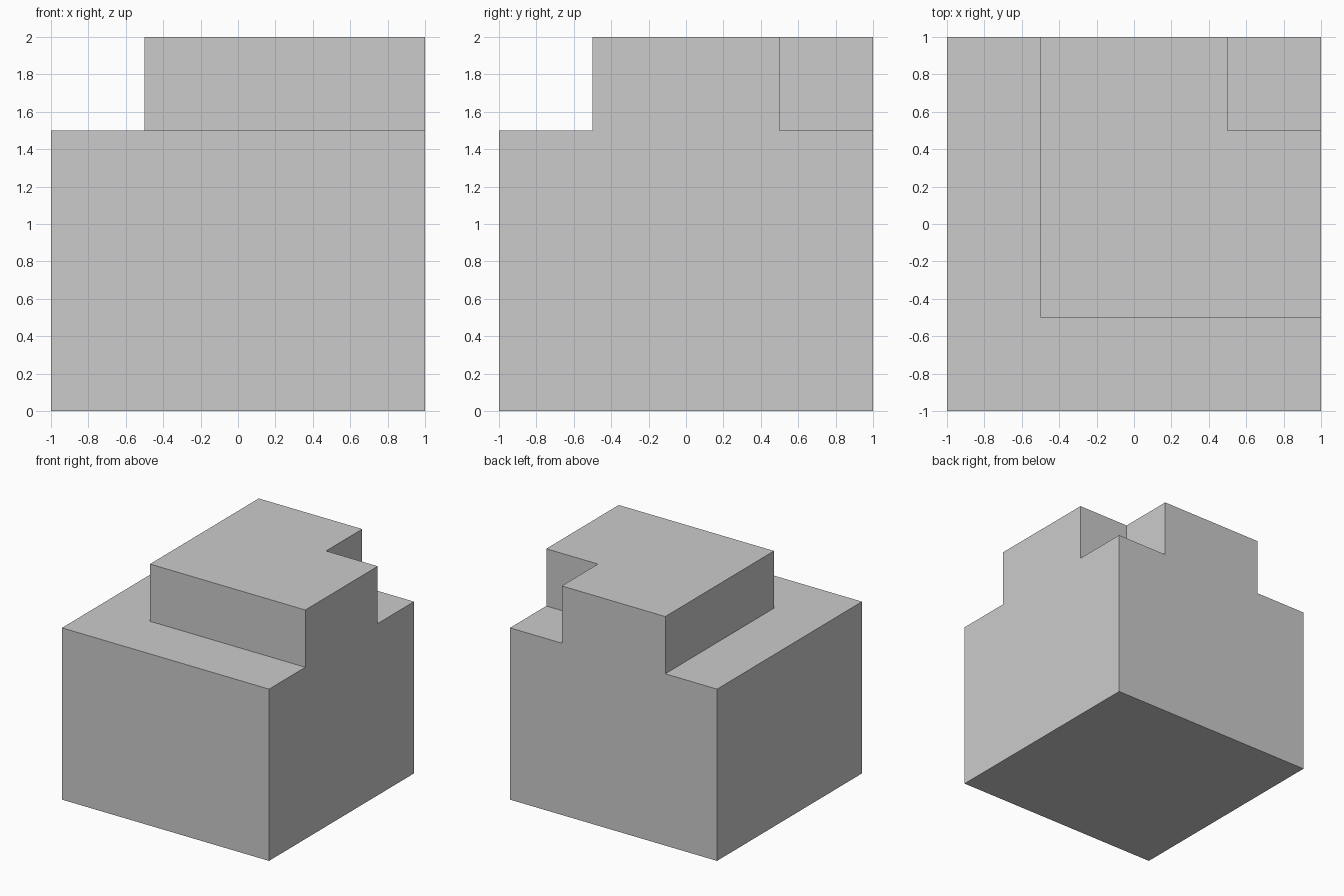
import bpy

if "Cube" in bpy.data.objects:
    bpy.data.objects.remove(bpy.data.objects["Cube"])


def box(name, low, high):
    """Axis-aligned box between two opposite corners."""
    centre = [(a + b) / 2 for a, b in zip(low, high)]
    bpy.ops.mesh.primitive_cube_add(size=1, location=centre)
    obj = bpy.context.object
    obj.name = name
    obj.scale = [b - a for a, b in zip(low, high)]
    bpy.ops.object.transform_apply(location=True, rotation=False, scale=True)
    return obj


# Solid block
block = box("stepped_block", (-1, -1, 0), (1, 1, 2))

# Steps cut out of the top: left ledge, front ledge, back right corner notch
cuts = {
    "left_ledge": ((-1.5, -1.6, 1.5), (-0.5, 1.5, 2.5)),
    "front_ledge": ((-1.4, -1.5, 1.5), (1.5, -0.5, 2.6)),
    "corner_notch": ((0.5, 0.5, 1.5), (1.5, 1.5, 2.5)),
}
for name, (low, high) in cuts.items():
    cutter = box(name + "_cutter", low, high)
    cutter.hide_render = True
    mod = block.modifiers.new(name, 'BOOLEAN')
    mod.operation = 'DIFFERENCE'
    mod.solver = 'EXACT'
    mod.object = cutter
    bpy.context.view_layer.objects.active = block
    bpy.ops.object.modifier_apply(modifier=mod.name)
    bpy.data.objects.remove(cutter, do_unlink=True)
